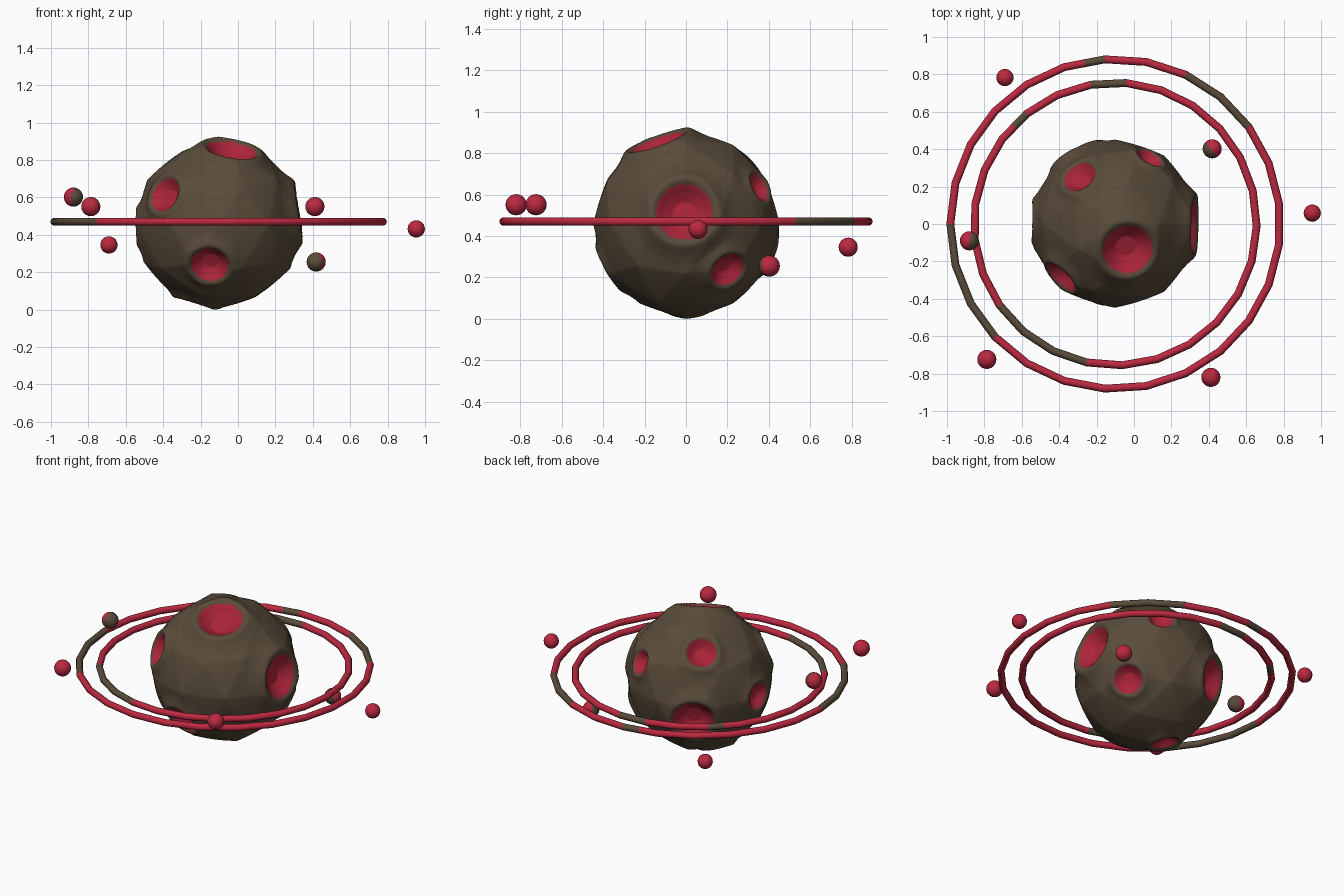
import bpy, bmesh, math
from mathutils import Vector

if "Cube" in bpy.data.objects:
    bpy.data.objects.remove(bpy.data.objects["Cube"])

C = Vector((-0.103, 0.002, 0.457))      # planet centre


def material(name, rgb):
    m = bpy.data.materials.new(name)
    m.diffuse_color = (*rgb, 1)
    m.use_nodes = True
    m.node_tree.nodes["Principled BSDF"].inputs["Base Color"].default_value = m.diffuse_color
    return m


BROWN = material("dark brown rock", (0.100, 0.071, 0.042))
RED = material("crimson", (0.50, 0.022, 0.052))
DEEP = material("deep crimson", (0.42, 0.018, 0.042))


def make_object(name, bm):
    me = bpy.data.meshes.new(name)
    for f in bm.faces:
        f.smooth = True
    bm.to_mesh(me)
    bm.free()
    for m in (BROWN, RED, DEEP):
        me.materials.append(m)
    ob = bpy.data.objects.new(name, me)
    bpy.context.collection.objects.link(ob)
    return ob


# Craters: direction from planet centre, radius of the red dish
CRATERS = [(Vector(d).normalized(), r) for d, r in (
    ((0.07, -0.14, 0.40), 0.135),
    ((-0.18, 0.24, 0.29), 0.09),
    ((-0.28, -0.28, 0.155), 0.095),
    ((-0.045, -0.35, -0.205), 0.10),
    ((0.43, -0.01, 0.06), 0.137),
    ((0.31, 0.195, -0.215), 0.087),
    ((0.19, 0.355, 0.18), 0.072),
    ((-0.43, 0.01, -0.01), 0.085),
    ((-0.21, 0.365, -0.10), 0.125),
    ((-0.13, 0.01, -0.41), 0.085))]

# Crater height against distance, both in dish radii
PROFILE = [(0, -0.56), (0.5, -0.52), (0.8, -0.26), (1.0, 0.04),
           (1.12, 0.17), (1.25, 0.17), (1.6, 0.05), (1.9, 0)]


def crater_height(t):
    for (a, ha), (b, hb) in zip(PROFILE, PROFILE[1:]):
        if t < b:
            return ha + (hb - ha) * (t - a) / (b - a)
    return 0.0


def nearest_crater(direction):
    """Distance in dish radii and dish radius of the closest crater."""
    return min((direction.angle(d) * 0.44 / r, r) for d, r in CRATERS)


# Planet: faceted ball, finely cut, with dished craters and raised rims
bm = bmesh.new()
bmesh.ops.create_icosphere(bm, subdivisions=2, radius=0.457)
bmesh.ops.subdivide_edges(bm, edges=bm.edges[:], cuts=23, use_grid_fill=True)
for v in bm.verts:
    n = v.co.normalized()
    t, r = nearest_crater(n)
    blend = max(0.4, min(1.0, (1.6 - t) / 0.6))   # round off facets in the dish
    base = v.co.length * (1 - blend) + 0.438 * blend
    v.co = n * (base + crater_height(t) * r)
for f in bm.faces:
    if nearest_crater(f.calc_center_median().normalized())[0] < 1.0:
        f.material_index = 2
for v in bm.verts:
    v.co += C
    v.co.z = max(v.co.z, 0.0)
make_object("planet", bm)


# Rings: 25-sided tubes, each side in two pieces, brown between given angles
def ring(name, radius, start, brown, segs=25, sides=10, tube=0.021):
    bm = bmesh.new()
    count = segs * 2
    half = math.pi / segs
    loops = []
    for i in range(count):
        a = math.radians(start) + half * i
        flat = math.cos(half) if i % 2 else 1.0     # middle of a straight side
        loop = []
        for j in range(sides):
            b = 2 * math.pi * j / sides
            q = (radius + tube * math.cos(b)) * flat
            loop.append(bm.verts.new((-0.1 + q * math.cos(a), q * math.sin(a),
                                      0.470 + tube * math.sin(b))))
        loops.append(loop)
    for i in range(count):
        mid = (start + 360 * (i + 0.5) / count) % 360
        p, q = loops[i], loops[(i + 1) % count]
        for j in range(sides):
            k = (j + 1) % sides
            f = bm.faces.new((p[j], q[j], q[k], p[k]))
            f.material_index = int(not any(lo < mid < hi for lo, hi in brown))
    bmesh.ops.recalc_face_normals(bm, faces=bm.faces[:])
    make_object(name, bm)


ring("outer_ring", 0.882, 180, [(36, 66), (93, 101), (179, 224)])
ring("inner_ring", 0.756, -0.8, [(85, 101), (128, 136), (214, 259)])

# Moons: position, radius, side that is red (None = all red)
MOONS = [((-0.69, 0.783, 0.346), 0.046, None),
         ((-0.787, -0.724, 0.551), 0.051, None),
         ((0.411, -0.82, 0.551), 0.051, None),
         ((0.953, 0.058, 0.432), 0.046, None),
         ((0.418, 0.402, 0.255), 0.051, (0.7, 0.6, 0.15)),
         ((-0.88, -0.09, 0.602), 0.051, (-0.9, 0.15, 0.05))]
for i, (pos, r, side) in enumerate(MOONS):
    bm = bmesh.new()
    bmesh.ops.create_uvsphere(bm, u_segments=24, v_segments=16, radius=r)
    for f in bm.faces:
        f.material_index = int(side is None or f.calc_center_median().dot(Vector(side)) > 0)
    bmesh.ops.translate(bm, verts=bm.verts[:], vec=pos)
    make_object(f"moon_{i + 1}", bm)
